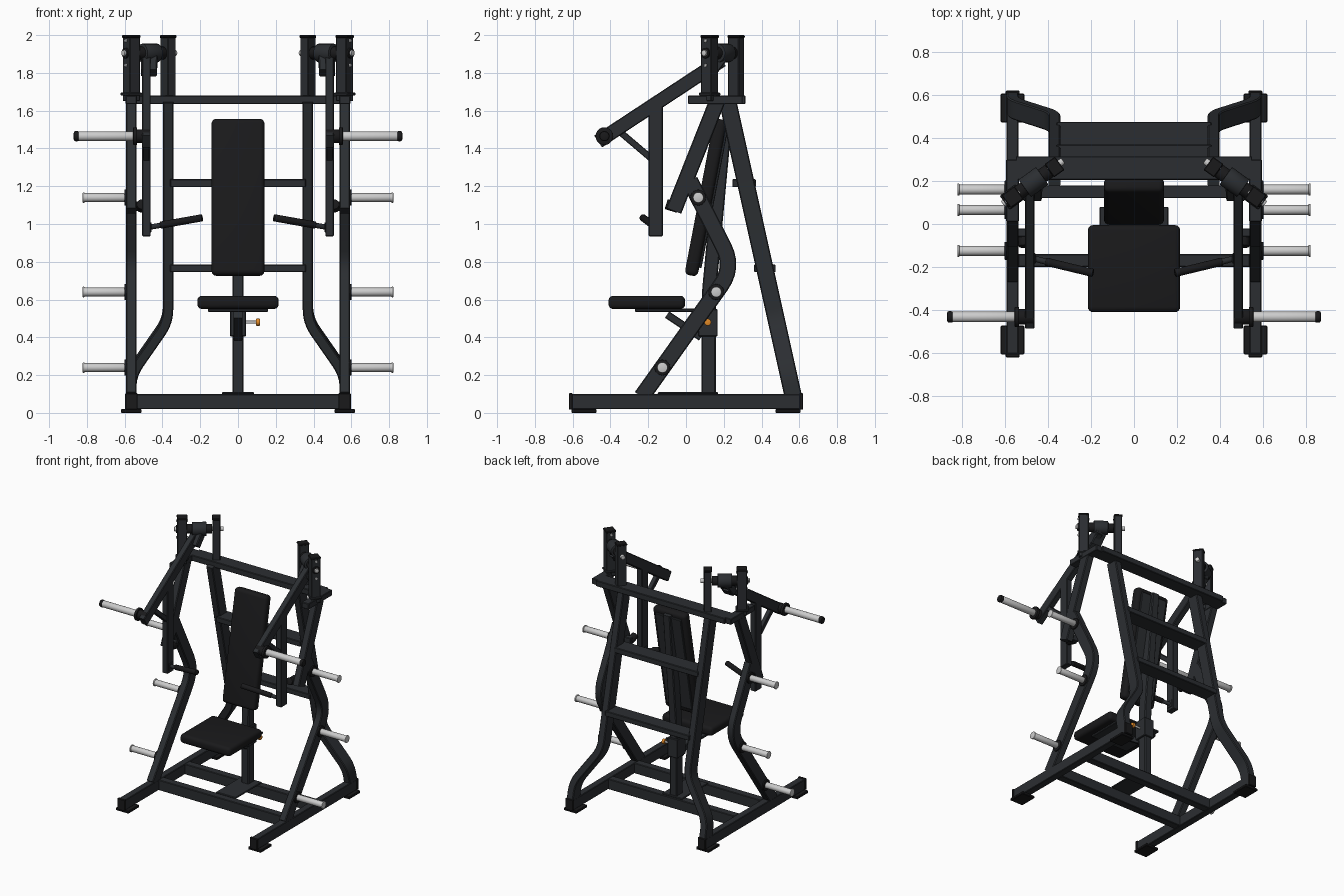
import bpy, bmesh, math
from mathutils import Vector, Matrix

if "Cube" in bpy.data.objects:
    bpy.data.objects.remove(bpy.data.objects["Cube"])

def material(name, rgb):
    m = bpy.data.materials.new(name)
    m.diffuse_color = (*rgb, 1)
    m.use_nodes = True
    m.node_tree.nodes["Principled BSDF"].inputs["Base Color"].default_value = m.diffuse_color
    return m

FRAME = material("frame_paint", (0.024, 0.027, 0.031))
PAD = material("black_vinyl", (0.010, 0.010, 0.011))
STEEL = material("bright_steel", (0.55, 0.55, 0.57))
ORANGE = material("orange_knob", (0.75, 0.25, 0.02))

def finish(name, bm, mat, mirror):
    bmesh.ops.recalc_face_normals(bm, faces=bm.faces)
    me = bpy.data.meshes.new(name)
    bm.to_mesh(me)
    bm.free()
    me.materials.append(mat)
    ob = bpy.data.objects.new(name, me)
    bpy.context.collection.objects.link(ob)
    if mirror:
        ob.modifiers.new("Mirror", 'MIRROR')
    return ob

def box(name, lo, hi, mat=FRAME, mirror=False, bevel=0.004, seg=1, rot=None):
    """Box between two corners, optionally rotated about its centre."""
    lo, hi = Vector(lo), Vector(hi)
    bm = bmesh.new()
    bmesh.ops.create_cube(bm, size=1)
    bmesh.ops.scale(bm, vec=hi - lo, verts=bm.verts)
    if bevel:
        bmesh.ops.bevel(bm, geom=bm.edges[:], offset=bevel, segments=seg, profile=0.5, affect='EDGES')
    m = Matrix.Translation((lo + hi) / 2)
    if rot:
        m = m @ Matrix.Rotation(rot[0], 4, rot[1])
    bmesh.ops.transform(bm, matrix=m, verts=bm.verts)
    return finish(name, bm, mat, mirror)

def fillet(pts, r):
    pts = [Vector(p) for p in pts]
    out = [pts[0]]
    for a, p, b in zip(pts, pts[1:], pts[2:]):
        s, e = p + (a - p).normalized() * r, p + (b - p).normalized() * r
        for i in range(7):
            t = i / 6
            out.append(s * (1 - t) ** 2 + p * 2 * t * (1 - t) + e * t * t)
    return out + [pts[-1]]

def beam(name, pts, w, d, n=(1, 0, 0), r=0.1, mat=FRAME, mirror=True):
    """Rectangular tube along a path: w along plane normal n, d across it."""
    path, n = fillet(pts, r), Vector(n).normalized()
    c = min(w, d) * 0.1
    sec = [(w/2 - c, d/2), (w/2, d/2 - c), (w/2, c - d/2), (w/2 - c, -d/2),
           (c - w/2, -d/2), (-w/2, c - d/2), (-w/2, d/2 - c), (c - w/2, d/2)]
    bm, rings = bmesh.new(), []
    for i, p in enumerate(path):
        t = (path[min(i + 1, len(path) - 1)] - path[max(i - 1, 0)]).normalized()
        s = n.cross(t).normalized()
        rings.append([bm.verts.new(p + n * u + s * v) for u, v in sec])
    for a, b in zip(rings, rings[1:]):
        for i in range(8):
            bm.faces.new((a[i], a[(i + 1) % 8], b[(i + 1) % 8], b[i]))
    bm.faces.new(rings[0])
    bm.faces.new(rings[-1])
    return finish(name, bm, mat, mirror)

def rod(name, a, b, r, mat=FRAME, mirror=True, seg=20, bevel=0.003):
    a, b = Vector(a), Vector(b)
    bm = bmesh.new()
    bmesh.ops.create_cone(bm, cap_ends=True, segments=seg, radius1=r, radius2=r, depth=(b - a).length)
    rims = [e for e in bm.edges if abs(e.verts[0].co.z - e.verts[1].co.z) < 1e-6]
    bmesh.ops.bevel(bm, geom=rims, offset=bevel, segments=2, profile=0.5, affect='EDGES')
    q = (b - a).to_track_quat('Z', 'Y').to_matrix().to_4x4()
    bmesh.ops.transform(bm, matrix=Matrix.Translation((a + b) / 2) @ q, verts=bm.verts)
    return finish(name, bm, mat, mirror)

X = 0.565   # side frame plane

# base rails, feet and cross members
box("base_rail", (X - .028, -.615, .02), (X + .028, .61, .10), mirror=True)
for y, tag in ((-.54, "front"), (.54, "rear")):
    box(f"{tag}_foot", (X - .055, y - .067, 0), (X + .055, y + .067, .02), PAD, True)
    s = 1 if y > 0 else -1
    box(f"{tag}_rail_cap", (X - .033, y + s * .07 - .01, .017), (X + .033, y + s * .07 + .01, .104), PAD, True)
for y, tag in ((-.17, "front"), (.15, "rear")):
    box(f"{tag}_base_crossbar", (-.54, y - .03, .02), (.54, y + .03, .10))
box("post_base_plate", (-.085, -.15, .098), (.085, .17, .11))

# bent front legs, upper struts and bent rear legs
beam("front_leg", [(X, -.235, .085), (X, .253, .771), (X, .02, 1.23)], .055, .088, r=.12)
beam("upper_strut", [(X, -.065, 1.07), (X, .165, 1.65)], .055, .085)
rod("arm_bumper", (.51, -.105, 1.105), (.51, -.04, 1.085), .027, PAD)
box("bumper_bracket", (.49, -.06, 1.07), (.55, -.02, 1.12), mirror=True)
ry = lambda z: .565 - .2222 * (z - .1)
beam("rear_leg", [(X, ry(.08), .08), (X, ry(.21), .21), (.37, ry(.49), .49), (.37, ry(1.65), 1.65)],
     .092, .055, n=(0, 1, .222), r=.07)

# upper cross members
box("top_crossbar", (-.55, .205, 1.635), (.55, .315, 1.68))
box("top_side_beam", (X - .03, .01, 1.635), (X + .03, .30, 1.68), mirror=True)
box("upper_rear_crossbar", (-.36, .245, 1.195), (.36, .37, 1.237))
box("lower_rear_crossbar", (-.36, .36, .745), (.36, .475, .785))

# pivot posts, standing at an angle, with bearing tube and bolts
A, B = Vector((X, .125, 1.905)), Vector((.37, .265, 1.905))
u = (B - A).normalized()
yaw = (math.atan2(u.y, u.x), 'Z')
for p, tag, h, k in ((A, "outer", .034, .034), (B, "inner", .027, .035)):
    box(f"{tag}_pivot_post", (p.x - h, p.y - k, 1.65), (p.x + h, p.y + k, 1.997), mirror=True, rot=yaw)
    box(f"{tag}_post_cap", (p.x - h - .003, p.y - k - .003, 1.985), (p.x + h + .003, p.y + k + .003, 2.0),
        PAD, True, rot=yaw)
box("outer_post_plate", (A.x - .045, A.y - .04, 1.68), (A.x + .045, A.y + .04, 1.695), mirror=True, rot=yaw)
M = (A + B) / 2
rod("pivot_tube", M - u * .05, M + u * .05, .05)
rod("pivot_shaft", A - u * .055, B + u * .05, .016, STEEL)
rod("pivot_collar", M - u * .09, M + u * .09, .034, PAD)
for dz in (-.065, .065):
    c = A + Vector((0, 0, dz))
    rod("post_bolt", c - u * .042, c + u * .042, .009, STEEL, seg=12)
rod("pivot_washer", A - u * .044, A + u * .044, .028, PAD)

# swinging arms with hanger, brace and gusset
ax = .485
beam("arm", [(ax, -.465, 1.437), (ax, .19, 1.868)], .046, .075)
beam("arm_gusset", [(.472, .13, 1.80), (.468, .19, 1.88)], .085, .06)
box("arm_hanger", (ax - .023, -.198, .935), (ax + .023, -.123, 1.64), mirror=True)
beam("hanger_brace", [(ax, -.37, 1.505), (ax, -.17, 1.335)], .035, .035)
rod("handle_stem", (ax, -.155, .98), (.40, -.178, .995), .014, FRAME)
rod("handle_grip", (.41, -.175, .994), (.19, -.228, 1.033), .019, PAD)
box("handle_plate", (ax - .028, -.185, .955), (ax - .02, -.135, 1.01), mirror=True)

# weight horns on the arms
hy, hz = -.432, 1.465
rod("horn_collar", (.465, hy, hz), (.545, hy, hz), .036, PAD)
rod("horn_flange", (.535, hy, hz), (.555, hy, hz), .047, PAD)
rod("weight_horn", (.55, hy, hz), (.845, hy, hz), .025, STEEL)
rod("horn_tip", (.84, hy, hz), (.87, hy, hz), .027, PAD, bevel=.01)

# storage pegs along the front legs
for y, z in ((-.125, .24), (.16, .64), (.065, 1.14)):
    rod("peg_collar", (.585, y, z), (.602, y, z), .042, PAD)
    rod("storage_peg", (.60, y, z), (.815, y, z), .023, STEEL)
    rod("peg_end", (.812, y, z), (.822, y, z), .028, STEEL)

# centre post, seat carriage and seat
beam("centre_post", [(0, .12, .10), (0, .12, .62), (0, .205, 1.53)], .06, .075, r=.06, mirror=False)
box("seat_sleeve", (-.042, .065, .405), (.042, .167, .55))
box("seat_plate", (-.16, -.27, .535), (.16, .08, .552))
beam("seat_brace", [(0, -.10, .52), (0, .08, .40)], .05, .04, mirror=False)
box("seat", (-.215, -.41, .55), (.215, -.005, .62), PAD, bevel=.025, seg=4)
rod("knob_pin", (.04, .115, .48), (.10, .115, .48), .008, STEEL, False)
rod("adjust_knob", (.095, .115, .48), (.117, .115, .48), .019, ORANGE, False, bevel=.005)

# reclined back pad with backing board
tilt = (-math.radians(10.8), 'X')
box("back_pad", (-.14, .07, .72), (.14, .14, 1.562), PAD, bevel=.025, seg=4, rot=tilt)
box("back_board", (-.11, .138, .76), (.11, .153, 1.52), rot=tilt)

bpy.ops.object.select_all(action='SELECT')
bpy.context.view_layer.objects.active = bpy.data.objects["seat"]
bpy.ops.object.shade_smooth_by_angle(angle=math.radians(35))
